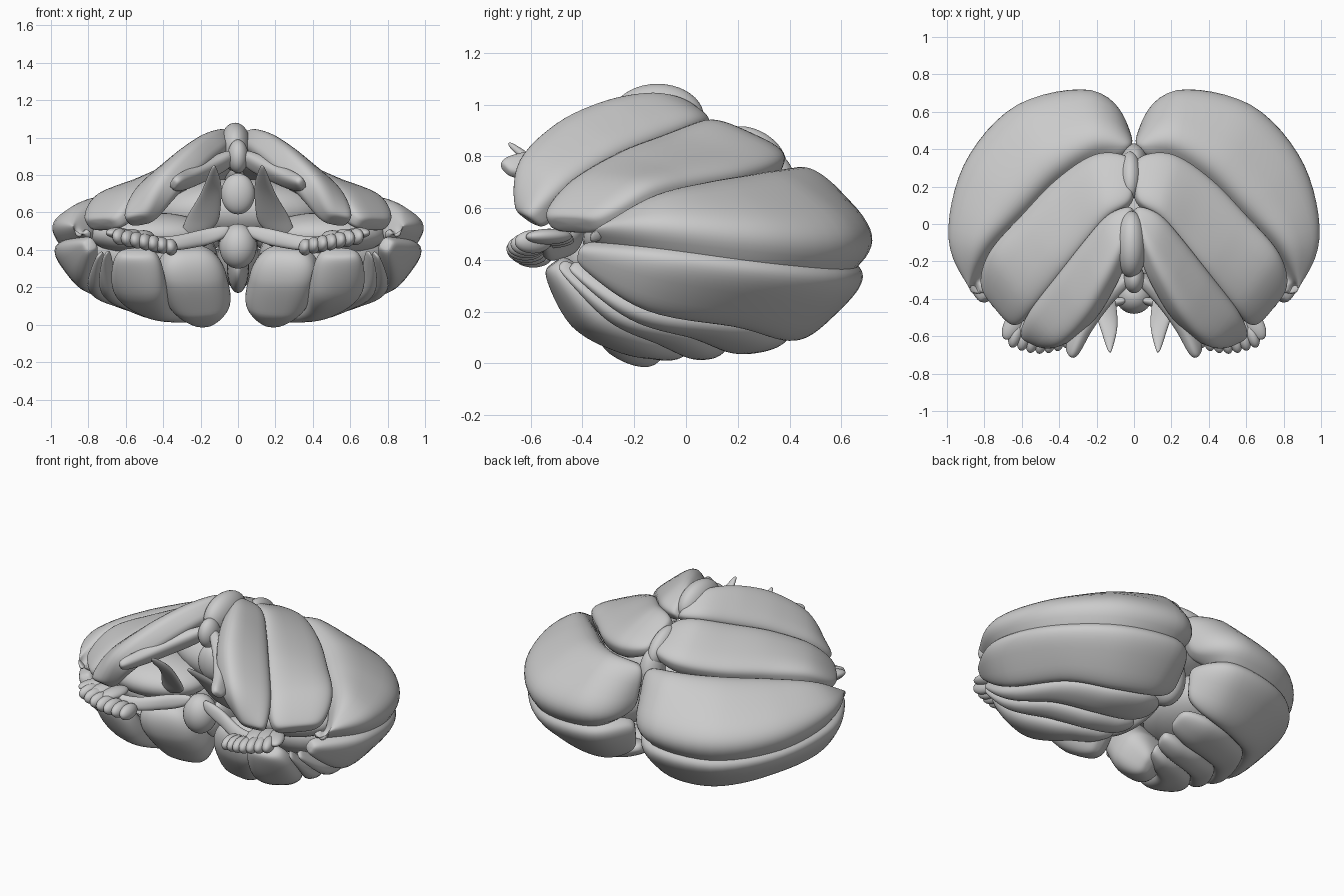
import bpy, bmesh, math
from mathutils import Vector, Matrix, Euler

if "Cube" in bpy.data.objects:
    bpy.data.objects.remove(bpy.data.objects["Cube"])


def finish(bm, name, mirror):
    bmesh.ops.remove_doubles(bm, verts=bm.verts, dist=0.0002)
    bmesh.ops.recalc_face_normals(bm, faces=bm.faces)
    for f in bm.faces:
        f.smooth = True
    me = bpy.data.meshes.new(name)
    bm.to_mesh(me)
    bm.free()
    ob = bpy.data.objects.new(name, me)
    bpy.context.collection.objects.link(ob)
    if mirror:
        ob.modifiers.new("mirror", "MIRROR").use_mirror_merge = False
    return ob


def curve(pts, u):
    """Smooth curve through the points, u in 0..1."""
    p = [Vector(q) for q in pts]
    p = [2 * p[0] - p[1]] + p + [2 * p[-1] - p[-2]]
    x = min(max(u, 0), 1) * (len(p) - 3)
    i = min(int(x), len(p) - 4)
    t = x - i
    a, b, c, d = p[i:i + 4]
    return 0.5 * (2 * b + (c - a) * t + (2 * a - 5 * b + 4 * c - d) * t ** 2
                  + (3 * b - a - 3 * c + d) * t ** 3)


def spow(v, e):
    return math.copysign(abs(v) ** e, v)


def lobule(name, edge_a, edge_b, depth, n=3.0, cap=4.0, skew=0.0, mirror=True):
    """Padded band spanning two edge curves, with rounded ends."""
    N, K = 44, 40
    bm = bmesh.new()
    rings = []
    for i in range(N + 1):
        u = (1 - math.cos(math.pi * i / N)) / 2
        a, b = curve(edge_a, u), curve(edge_b, u)
        mid = lambda w: (curve(edge_a, w) + curve(edge_b, w)) / 2
        tan = mid(min(u + 0.03, 1)) - mid(max(u - 0.03, 0))
        half = (b - a) * 0.515
        out = tan.cross(half).normalized()
        x = u * (len(depth) - 1)
        j = min(int(x), max(len(depth) - 2, 0))
        d = depth[j] + (depth[min(j + 1, len(depth) - 1)] - depth[j]) * (x - j)
        s = max(0, 1 - abs(2 * u - 1) ** cap) ** (1 / cap)
        ring = []
        for k in range(K):
            t = 2 * math.pi * k / K
            w = spow(math.cos(t), 2 / n)
            ring.append(bm.verts.new((a + b) / 2 + s * (
                half * w + out * d * (1 + skew * w) * spow(math.sin(t), 2 / n))))
        rings.append(ring)
    for r, q in zip(rings, rings[1:]):
        for k in range(K):
            m = (k + 1) % K
            bm.faces.new((r[k], r[m], q[m], q[k]))
    return finish(bm, name, mirror)


def blob(name, loc, radii, rot=(0, 0, 0), mirror=False):
    bm = bmesh.new()
    M = Matrix.Translation(loc) @ Euler(rot).to_matrix().to_4x4() @ Matrix.Diagonal((*radii, 1))
    bmesh.ops.create_uvsphere(bm, u_segments=32, v_segments=20, radius=1, matrix=M)
    return finish(bm, name, mirror)


# Fissures running from the midline outward and forward, top to bottom
f0 = [(.00, -.02, 1.01), (.06, -.18, 1.01), (.13, -.33, .975), (.23, -.50, .89), (.36, -.635, .75), (.45, -.645, .57)]
f1 = [(.00, .10, .91), (.12, .04, .90), (.24, -.10, .84), (.37, -.26, .77), (.52, -.44, .66), (.62, -.575, .54)]
f2 = [(.01, .38, .79), (.20, .36, .75), (.40, .23, .705), (.58, .05, .67), (.75, -.13, .635), (.84, -.31, .53)]
f3 = [(.04, .46, .42), (.22, .65, .385), (.60, .59, .365), (.87, .30, .39), (.95, -.08, .44), (.82, -.40, .48)]
f4 = [(.08, .38, .17), (.26, .40, .125), (.46, .34, .12), (.66, .18, .165), (.79, -.15, .22), (.76, -.42, .38)]
f5 = [(.10, .17, .11), (.24, .16, .085), (.42, .12, .085), (.60, .00, .13), (.72, -.22, .20), (.72, -.46, .38)]
f6 = [(.14, .02, .09), (.25, .01, .07), (.39, -.03, .07), (.53, -.13, .11), (.66, -.31, .20), (.69, -.50, .39)]
f7 = [(.20, -.08, .10), (.26, -.13, .08), (.33, -.19, .08), (.37, -.29, .11), (.39, -.42, .20), (.40, -.52, .39)]
f2_low = [(x, y + .01, z - .03) for x, y, z in f2]

# Hemisphere lobules between neighbouring fissures
lobule("anterior_quadrangular_lobule", f0, f1, [.05, .07, .085, .09, .085, .07], n=3.3, cap=6)
lobule("posterior_quadrangular_lobule", f1, f2, [.05, .075, .08, .085, .08, .06], n=3.3, cap=6)
lobule("superior_semilunar_lobule", f2_low, f3, [.07, .145, .16, .145, .115, .07], cap=5, skew=.1)
lobule("inferior_semilunar_lobule", f3, f4, [.07, .08, .08, .07, .07, .06], cap=5)
lobule("gracile_lobule", f4, f5, [.05, .06, .06, .055, .05, .05], n=2.3)
lobule("outer_biventer_lobule", f5, f6, [.05, .06, .06, .05, .05, .05], n=2.3)
lobule("inner_biventer_lobule", f6, f7, [.05, .06, .06, .075, .085, .075], n=2.5, cap=5)

# Tonsil
lobule("tonsil",
       [(.12, -.09, .02), (.05, -.17, .14), (.07, -.27, .28), (.11, -.34, .42)],
       [(.25, -.09, .02), (.37, -.21, .12), (.42, -.34, .27), (.42, -.40, .40)],
       [.10, .14, .13, .10], n=2.8, cap=3.4)

# Central lobule wings under the front edge
lobule("central_lobule_wing",
       [(.02, -.30, .95), (.14, -.42, .88), (.25, -.58, .82), (.32, -.74, .79)],
       [(.03, -.25, .85), (.16, -.36, .79), (.28, -.50, .74), (.37, -.66, .71)],
       [.04], n=2.6, cap=3.5)

# Peduncle strips and the thin veil leading to the flocculus
lobule("superior_peduncle",
       [(.11, -.69, .86), (.09, -.55, .74), (.10, -.42, .58), (.12, -.36, .50)],
       [(.15, -.68, .84), (.20, -.50, .70), (.27, -.38, .58), (.34, -.30, .45)],
       [.02], n=2.3, cap=2.8)
lobule("flocculus_peduncle",
       [(.04, -.40, .54), (.18, -.43, .51), (.38, -.50, .47), (.58, -.54, .49)],
       [(.06, -.42, .46), (.20, -.45, .42), (.38, -.53, .40), (.58, -.55, .44)],
       [.025], n=2.2)

# Flocculus: two rows of small finger-like leaves
for i in range(7):
    t = i / 6
    blob("flocculus_leaf", (.36 + .27 * t, -.59 - .03 * math.sin(math.pi * t), .415 + .055 * t),
         (.036, .075, .045), (0, .15, .35 * t), True)
for i in range(3):
    t = i / 2
    blob("flocculus_back_leaf", (.50 + .14 * t, -.53, .475 + .015 * t),
         (.05, .10, .03), (0, -.1, .2 + .35 * t), True)

# Vermis along the midline
blob("culmen", (-.015, -.11, .95), (.085, .18, .13))
blob("declive", (-.02, .26, .81), (.06, .14, .09), (-.55, 0, 0))
blob("folium", (0, .34, .67), (.07, .09, .15), (.1, 0, 0))
blob("pyramid", (0, .27, .38), (.11, .14, .19), (.3, 0, 0))
blob("uvula", (0, -.02, .31), (.06, .30, .14))
blob("nodule", (0, -.38, .42), (.10, .10, .12))
blob("central_lobule", (0, -.29, .90), (.055, .08, .09))
blob("lingula", (0, -.26, .70), (.09, .06, .11))

# Inner white matter that fills the space between lobules
blob("medullary_core", (0, .06, .61), (.45, .25, .17))
blob("hemisphere_core", (.48, .10, .37), (.37, .40, .20), (0, 0, 0), True)
blob("middle_peduncle", (.46, -.15, .48), (.33, .25, .12), (0, 0, 0), True)
